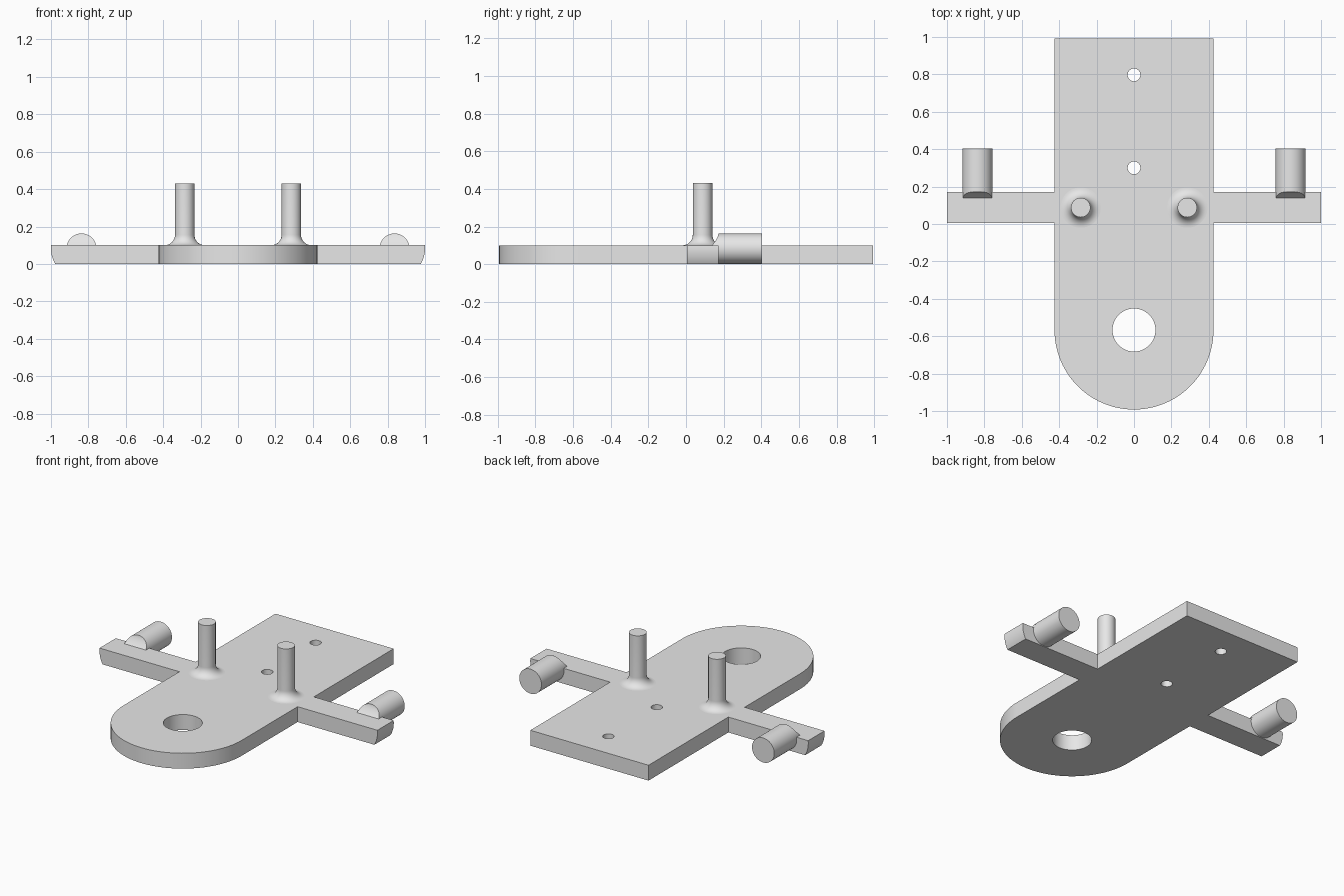
import bpy, bmesh
from math import pi, sin, cos, sqrt, asin, radians
from mathutils import Matrix, Vector

cube = bpy.data.objects.get("Cube")
if cube:
    bpy.data.objects.remove(cube, do_unlink=True)

GREY = (0.8, 0.8, 0.8, 1)
metal = bpy.data.materials.new("light grey")
metal.use_nodes = True
metal.diffuse_color = GREY
metal.node_tree.nodes["Principled BSDF"].inputs["Base Color"].default_value = GREY

THICK = 0.1                       # plate and arm thickness
HALF_W, HALF_L = 0.425, 0.992     # plate half width and half length
ARC_Y = HALF_W - HALF_L           # centre of the rounded front
ARM_FRONT, ARM_BACK = 0.005, 0.172
PIN_X, PIN_Z, PIN_R, PIN_END = 0.837, 0.083, 0.08, 0.403
PEG_X, PEG_Y, PEG_R, PEG_TOP = 0.285, 0.088, 0.052, 0.43


def finish(bm, name):
    bmesh.ops.recalc_face_normals(bm, faces=bm.faces)
    mesh = bpy.data.meshes.new(name)
    bm.to_mesh(mesh)
    bm.free()
    mesh.materials.append(metal)
    obj = bpy.data.objects.new(name, mesh)
    bpy.context.collection.objects.link(obj)
    bpy.ops.object.select_all(action='DESELECT')
    bpy.context.view_layer.objects.active = obj
    obj.select_set(True)
    return obj


def smooth():
    bpy.ops.object.shade_smooth_by_angle(angle=radians(35))


def prism(points, offset, name):
    """Extrude a closed outline along an offset."""
    bm = bmesh.new()
    face = bm.faces.new([bm.verts.new(p) for p in points])
    geom = bmesh.ops.extrude_face_region(bm, geom=[face], use_keep_orig=True)["geom"]
    verts = [v for v in geom if isinstance(v, bmesh.types.BMVert)]
    bmesh.ops.translate(bm, verts=verts, vec=offset)
    return finish(bm, name)


def circle(r, n):
    return [(r * cos(2 * pi * i / n), r * sin(2 * pi * i / n)) for i in range(n)]


# Base plate with a round front end
arc = [(HALF_W * cos(a), ARC_Y + HALF_W * sin(a), 0)
       for a in (pi + pi * i / 48 for i in range(49))]
plate = prism(arc + [(HALF_W, HALF_L, 0), (-HALF_W, HALF_L, 0)], (0, 0, THICK), "base_plate")

# Holes through the plate
for y, r in ((ARC_Y, 0.115), (0.3, 0.034), (0.797, 0.034)):
    cutter = prism([(px, y + py, -0.1) for px, py in circle(r, 48)], (0, 0, 0.4), "hole_cutter")
    cutter.hide_render = True
    mod = plate.modifiers.new("hole", 'BOOLEAN')
    mod.operation, mod.solver, mod.object = 'DIFFERENCE', 'EXACT', cutter
    bpy.context.view_layer.objects.active = plate
    bpy.ops.object.modifier_apply(modifier=mod.name)
    bpy.data.objects.remove(cutter, do_unlink=True)
bpy.ops.object.select_all(action='DESELECT')
plate.select_set(True)
bpy.context.view_layer.objects.active = plate
smooth()


def add_peg(side, s):
    """Upright peg with a concave flare at its foot."""
    f = 0.056
    profile = [(PEG_R + f - f * sin(a), THICK + f - f * cos(a))
               for a in (pi / 2 * i / 10 for i in range(11))]
    profile += [(PEG_R, PEG_TOP), (0, PEG_TOP)]
    bm = bmesh.new()
    verts = [bm.verts.new((r, 0, z)) for r, z in profile]
    edges = [bm.edges.new(pair) for pair in zip(verts, verts[1:])]
    bmesh.ops.spin(bm, geom=verts + edges, cent=(0, 0, 0), axis=(0, 0, 1),
                   angle=2 * pi, steps=40)
    bmesh.ops.remove_doubles(bm, verts=bm.verts, dist=1e-5)
    bmesh.ops.translate(bm, verts=bm.verts, vec=(s * PEG_X, PEG_Y, 0))
    finish(bm, side + "_peg")
    smooth()


def add_arm(side, s):
    """Side arm whose tip is rounded about the pin axis."""
    tip_r = 1 - PIN_X
    low, high = asin(-PIN_Z / tip_r), asin((THICK - PIN_Z) / tip_r)
    angles = [low + (high - low) * i / 10 for i in range(11)]
    tip = [(s * (PIN_X + tip_r * cos(a)), ARM_FRONT, PIN_Z + tip_r * sin(a)) for a in angles]
    root = [(s * HALF_W, ARM_FRONT, THICK), (s * HALF_W, ARM_FRONT, 0)]
    prism(tip + root, (0, ARM_BACK - ARM_FRONT, 0), side + "_arm")
    smooth()


def add_pin(side, s):
    """Horizontal pin behind the arm, with a curved lead-in over the arm top."""
    ring = [(s * PIN_X + px, ARM_BACK, PIN_Z + pz) for px, pz in circle(PIN_R, 48)]
    prism(ring, (0, PIN_END - ARM_BACK, 0), side + "_pin")
    smooth()

    bm = bmesh.new()
    rows, steps = [], 14
    top = PIN_Z + PIN_R
    for i in range(steps + 1):
        t = sin(pi / 2 * i / steps)
        z = THICK + (top - THICK) * t
        w = sqrt(max(PIN_R ** 2 - (z - PIN_Z) ** 2, 1e-8))
        y = ARM_BACK - 0.034 * (1 - t) ** 1.6
        rows.append([bm.verts.new((s * PIN_X + dx, yy, z))
                     for dx, yy in ((-w, ARM_BACK), (-w, y), (w, y), (w, ARM_BACK))])
    for a, b in zip(rows, rows[1:]):
        for k in range(3):
            bm.faces.new((a[k], a[k + 1], b[k + 1], b[k]))
    bmesh.ops.remove_doubles(bm, verts=bm.verts, dist=1e-5)
    finish(bm, side + "_pin_lead_in")
    smooth()


for side, s in (("left", 1), ("right", -1)):
    add_peg(side, s)
    add_arm(side, s)
    add_pin(side, s)
